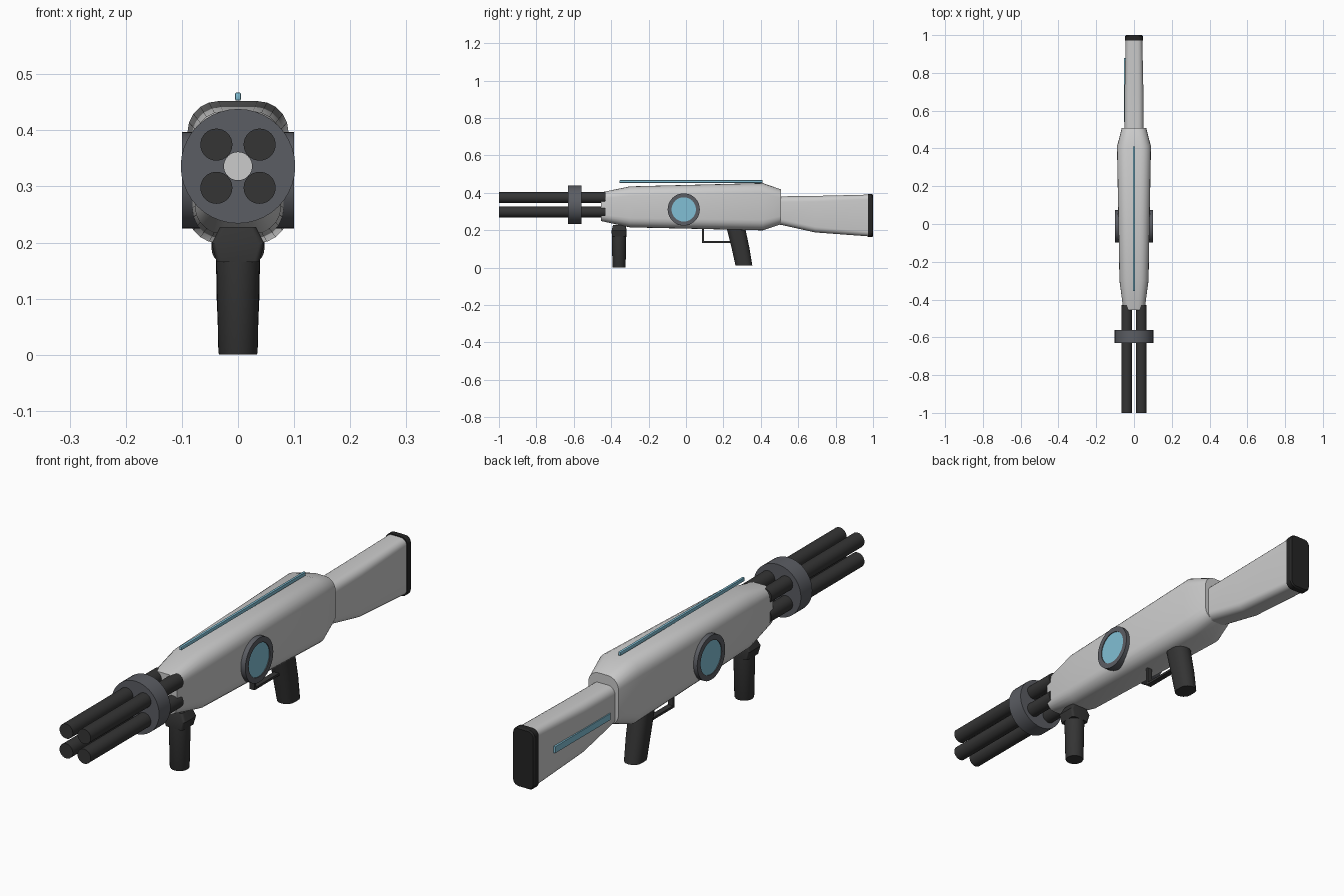
import bpy, bmesh, math
from mathutils import Matrix, Vector

if "Cube" in bpy.data.objects:
    bpy.data.objects.remove(bpy.data.objects["Cube"])


def material(name, c):
    m = bpy.data.materials.new(name)
    m.diffuse_color = (*c, 1)
    m.use_nodes = True
    m.node_tree.nodes["Principled BSDF"].inputs["Base Color"].default_value = m.diffuse_color
    return m


DARK = material("dark_polymer", (0.035, 0.035, 0.035))
PAD = material("rubber", (0.018, 0.018, 0.018))
STEEL = material("steel", (0.105, 0.11, 0.125))
BLUE = material("blue_glow", (0.22, 0.52, 0.66))


def finish(name, bm, mat=None, angle=30):
    bmesh.ops.recalc_face_normals(bm, faces=bm.faces)
    me = bpy.data.meshes.new(name)
    bm.to_mesh(me)
    bm.free()
    ob = bpy.data.objects.new(name, me)
    bpy.context.collection.objects.link(ob)
    if mat:
        me.materials.append(mat)
    bpy.ops.object.select_all(action='DESELECT')
    ob.select_set(True)
    bpy.context.view_layer.objects.active = ob
    bpy.ops.object.shade_smooth_by_angle(angle=math.radians(angle))
    return ob


def rounded(hw, lo, hi, r, n=5):
    """Rounded rectangle, half width hw, from lo to hi."""
    pts = []
    for k, (cx, cy) in enumerate([(hw - r, hi - r), (r - hw, hi - r),
                                  (r - hw, lo + r), (hw - r, lo + r)]):
        for i in range(n + 1):
            a = math.pi / 2 * (k + i / n)
            pts.append((cx + r * math.cos(a), cy + r * math.sin(a)))
    return pts


def loft(name, stations, mat=None, upright=False, angle=30):
    """Stations are (position, half width, low, high, corner radius) along y, or z if upright."""
    bm = bmesh.new()
    rings = []
    for t, hw, lo, hi, r in stations:
        rings.append([bm.verts.new((x, v, t) if upright else (x, t, v))
                      for x, v in rounded(hw, lo, hi, r)])
    n = len(rings[0])
    for a, b in zip(rings, rings[1:]):
        for i in range(n):
            j = (i + 1) % n
            bm.faces.new((a[i], a[j], b[j], b[i]))
    bm.faces.new(rings[0])
    bm.faces.new(rings[-1])
    return finish(name, bm, mat, angle)


AXES = {'X': Matrix.Rotation(math.pi / 2, 4, 'Y'),
        'Y': Matrix.Rotation(-math.pi / 2, 4, 'X'), 'Z': Matrix()}


def lathe(name, profile, axis, loc, mat, n=32):
    """Spin a (radius, distance along axis) profile."""
    bm = bmesh.new()
    vs = [bm.verts.new((r, 0, t)) for r, t in profile]
    es = [bm.edges.new(p) for p in zip(vs, vs[1:])]
    bmesh.ops.spin(bm, geom=vs + es, cent=(0, 0, 0), axis=(0, 0, 1),
                   angle=2 * math.pi, steps=n)
    bmesh.ops.remove_doubles(bm, verts=bm.verts, dist=1e-5)
    bm.transform(Matrix.Translation(Vector(loc)) @ AXES[axis])
    return finish(name, bm, mat)


def box(name, lo, hi, mat, bevel=0.0):
    bm = bmesh.new()
    bmesh.ops.create_cube(bm, size=1)
    for v in bm.verts:
        v.co = [(a + b) / 2 + c * (b - a) for a, b, c in zip(lo, hi, v.co)]
    if bevel:
        bmesh.ops.bevel(bm, geom=bm.edges[:], offset=bevel, segments=2,
                        profile=0.5, affect='EDGES')
    return finish(name, bm, mat)


# Main housing
loft("body", [(-0.455, 0.056, 0.249, 0.402, 0.035),
              (-0.30, 0.077, 0.215, 0.434, 0.05),
              (0.41, 0.090, 0.199, 0.452, 0.055),
              (0.507, 0.065, 0.231, 0.418, 0.045)], angle=25)

# Shoulder stock and butt pad
loft("stock", [(0.48, 0.050, 0.232, 0.381, 0.03),
               (0.51, 0.050, 0.228, 0.381, 0.03),
               (0.69, 0.050, 0.188, 0.383, 0.03),
               (0.975, 0.044, 0.167, 0.390, 0.025)], angle=25)
loft("butt_pad", [(0.972, 0.047, 0.163, 0.393, 0.025),
                  (0.994, 0.047, 0.163, 0.393, 0.025),
                  (1.0, 0.043, 0.167, 0.389, 0.022)], PAD)
box("stock_light", (-0.054, 0.54, 0.268), (-0.040, 0.88, 0.293), BLUE)

# Light strip above the housing
box("top_light", (-0.005, -0.355, 0.453), (0.005, 0.41, 0.467), BLUE, 0.002)

# Four barrels and their clamp ring
for sx in (-1, 1):
    for sz in (-1, 1):
        lathe("barrel", [(0, -1.0), (0.0285, -1.0), (0.0285, -0.43), (0, -0.43)],
              'Y', (sx * 0.0385, 0, 0.336 + sz * 0.0385), DARK)
lathe("barrel_clamp", [(0.025, -0.63), (0.102, -0.63), (0.102, -0.56),
                       (0.025, -0.56), (0.025, -0.63)], 'Y', (0, 0, 0.336), STEEL, 40)

# Round side windows
for s in (-1, 1):
    lathe("window_rim", [(0, s * 0.05), (0.086, s * 0.05), (0.086, s * 0.1),
                         (0.065, s * 0.1), (0.065, s * 0.09)],
          'X', (0, -0.012, 0.311), STEEL, 40)
    lathe("window_glass", [(0, s * 0.06), (0.065, s * 0.06), (0.065, s * 0.097),
                           (0, s * 0.097)], 'X', (0, -0.012, 0.311), BLUE, 40)

# Slanted rear grip
loft("rear_grip", [(0.010, 0.034, 0.265, 0.355, 0.033),
                   (0.10, 0.038, 0.245, 0.340, 0.036),
                   (0.215, 0.040, 0.216, 0.316, 0.038)], DARK, True)

# Front grip with flared mount
lathe("front_grip", [(0, 0), (0.033, 0), (0.035, 0.004), (0.039, 0.185), (0, 0.185)],
      'Z', (0, -0.358, 0), DARK)
loft("front_grip_mount", [(0.165, 0.038, -0.396, -0.320, 0.010),
                          (0.198, 0.047, -0.398, -0.318, 0.010),
                          (0.228, 0.032, -0.390, -0.322, 0.010)], DARK, True)

# Trigger guard
box("guard_post", (-0.011, 0.086, 0.132), (0.011, 0.096, 0.215), DARK)
box("guard_bar", (-0.011, 0.086, 0.132), (0.011, 0.25, 0.141), DARK)
